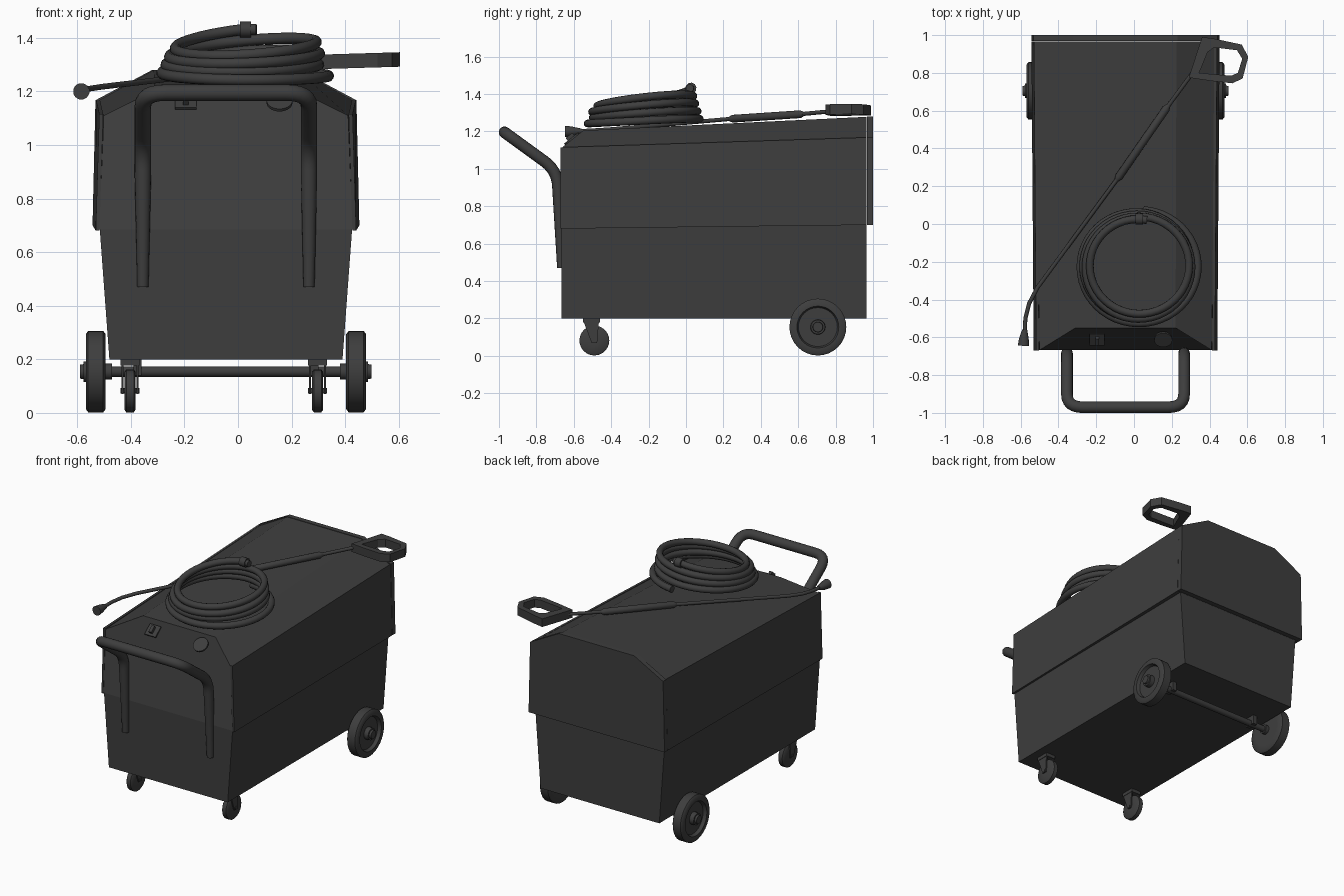
import bpy, bmesh
from math import sin, cos, pi, radians
from mathutils import Vector, Matrix

cube = bpy.data.objects.get("Cube")
if cube:
    bpy.data.objects.remove(cube, do_unlink=True)

mat = bpy.data.materials.new("charcoal grey")
mat.use_nodes = True
GREY = (0.048, 0.048, 0.048, 1)
mat.diffuse_color = GREY
mat.node_tree.nodes["Principled BSDF"].inputs["Base Color"].default_value = GREY
CX = -0.045  # centre line of the machine body


def finish(name, bm, smooth=False):
    bmesh.ops.recalc_face_normals(bm, faces=bm.faces)
    me = bpy.data.meshes.new(name)
    bm.to_mesh(me)
    bm.free()
    me.materials.append(mat)
    ob = bpy.data.objects.new(name, me)
    bpy.context.collection.objects.link(ob)
    if smooth:
        bpy.ops.object.select_all(action='DESELECT')
        ob.select_set(True)
        bpy.context.view_layer.objects.active = ob
        bpy.ops.object.shade_smooth_by_angle(angle=radians(40))
    return ob


def loft(name, sections, closed=False, smooth=False):
    """Skin equal-length loops; cap the ends unless the loft is closed."""
    bm = bmesh.new()
    loops = [[bm.verts.new(p) for p in s] for s in sections]
    n = len(loops[0])
    pairs = list(zip(loops, loops[1:] + loops[:1])) if closed else list(zip(loops, loops[1:]))
    for a, b in pairs:
        for i in range(n):
            j = (i + 1) % n
            bm.faces.new((a[i], a[j], b[j], b[i]))
    if not closed:
        bm.faces.new(loops[0])
        bm.faces.new(loops[-1])
    return finish(name, bm, smooth)


def box(name, size, loc, rot=None):
    bm = bmesh.new()
    m = Matrix.Translation(loc) @ (rot or Matrix()) @ Matrix.Diagonal((*size, 1))
    bmesh.ops.create_cube(bm, size=1, matrix=m)
    return finish(name, bm)


def lathe_x(name, profile, centre, side=1, seg=32):
    """Revolve (offset, radius) pairs about the x axis."""
    rings = [[(centre[0] + side * o, centre[1] + r * cos(2 * pi * k / seg),
               centre[2] + r * sin(2 * pi * k / seg)) for k in range(seg)] for o, r in profile]
    return loft(name, rings, smooth=True)


def tube(name, pts, r, radii=None, seg=12):
    """Round tube along a path, with an optional radius per point."""
    pts = [Vector(p) for p in pts]
    rings, side = [], None
    for i, p in enumerate(pts):
        d = (pts[min(i + 1, len(pts) - 1)] - pts[max(i - 1, 0)]).normalized()
        side = d.orthogonal() if side is None else side - d * side.dot(d)
        side.normalize()
        up = d.cross(side)
        rr = radii[i] if radii else r
        rings.append([p + rr * (side * cos(2 * pi * k / seg) + up * sin(2 * pi * k / seg))
                      for k in range(seg)])
    return loft(name, rings, smooth=True)


def rounded(pts, r, steps=6):
    """Round the inner corners of a path."""
    pts = [Vector(p) for p in pts]
    out = [pts[0]]
    for a, b, c in zip(pts, pts[1:], pts[2:]):
        p, q = b + (a - b).normalized() * r, b + (c - b).normalized() * r
        for k in range(steps + 1):
            t = k / steps
            out.append(p * (1 - t) ** 2 + b * 2 * t * (1 - t) + q * t * t)
    return out + [pts[-1]]


# Lower tub
def rect(hw, y0, y1, z):
    return [(CX - hw, y0, z), (CX + hw, y0, z), (CX + hw, y1, z), (CX - hw, y1, z)]


loft("lower_tub", [rect(0.435, -0.665, 0.965, 0.2), rect(0.472, -0.665, 0.965, 0.7)])


# Upper hood: six-sided cross-sections running front to back
def hood_section(y, bottom, shoulder, top, y_top=None):
    (wb, zb), (ws, zs), (wt, zt) = bottom, shoulder, top
    yt = y if y_top is None else y_top
    return [(CX - wb, y, zb), (CX + wb, y, zb), (CX + ws, y, zs),
            (CX + wt, yt, zt), (CX - wt, yt, zt), (CX - ws, y, zs)]


loft("upper_hood", [hood_section(-0.668, (0.473, 0.685), (0.456, 1.11), (0.265, 1.205), -0.55),
                    hood_section(0.966, (0.485, 0.7), (0.478, 1.163), (0.27, 1.278))])
loft("rear_cap", [hood_section(y, (0.498, 0.7), (0.487, 1.167), (0.275, 1.28)) for y in (0.968, 1.0)])

# Side panels, slightly proud of the hood
for s, side in ((-1, "right"), (1, "left")):
    def panel(y, z0, z1, grow):
        return [(CX + s * (0.466 + grow), y, z0), (CX + s * (0.48 + grow), y, z0),
                (CX + s * (0.467 + grow), y, z1), (CX + s * (0.452 + grow), y, z1)]
    loft(side + "_side_panel", [panel(-0.67, 0.68, 1.115, 0.006), panel(0.966, 0.7, 1.168, 0.018)])

# Push handle
hx = 0.31
path = [(CX - hx, -0.668, 0.47), (CX - hx, -0.688, 0.99), (CX - hx, -0.97, 1.195),
        (CX + hx, -0.97, 1.195), (CX + hx, -0.688, 0.99), (CX + hx, -0.668, 0.47)]
path = rounded(path, 0.085)
tube("push_handle", path, 0.031, [0.021] + [0.031] * (len(path) - 2) + [0.021], 16)

# Rear wheels and axle
tyre = [(-0.037, 0.035), (-0.037, 0.105), (-0.037, 0.14), (-0.028, 0.152), (0.028, 0.152),
        (0.037, 0.14), (0.037, 0.112), (0.015, 0.104), (0.015, 0.04), (0.045, 0.038),
        (0.045, 0.028), (0.058, 0.026), (0.058, 0.012)]
for s, side in ((-1, "right"), (1, "left")):
    centre = (CX + s * 0.486, 0.705, 0.154)
    lathe_x(side + "_rear_wheel", tyre, centre, s)
    lathe_x(side + "_axle_collar", [(-0.06, 0.03), (-0.03, 0.03)], centre, s, 20)
    box(side + "_axle_bracket", (0.03, 0.07, 0.07), (CX + s * 0.33, 0.705, 0.175))
tube("axle", [(CX - 0.48, 0.705, 0.154), (CX + 0.48, 0.705, 0.154)], 0.02)

# Front casters with forks
for s, side in ((-1, "right"), (1, "left")):
    x = CX + s * 0.35 - 0.008
    lathe_x(side + "_caster_wheel", [(-0.021, 0.02), (-0.021, 0.07), (-0.014, 0.08),
                                     (0.014, 0.08), (0.021, 0.07), (0.021, 0.02)], (x, -0.49, 0.082), 1, 24)
    for dx in (-0.028, 0.028):
        loft(side + "_caster_fork", [[(x + dx + e, y, z) for y, z in
             ((-0.55, 0.19), (-0.465, 0.19), (-0.475, 0.07), (-0.505, 0.07))] for e in (-0.004, 0.004)])
    box(side + "_caster_plate", (0.07, 0.09, 0.025), (x, -0.505, 0.19))
    lathe_x(side + "_caster_pin", [(-0.035, 0.01), (0.035, 0.01)], (x, -0.49, 0.082), 1, 12)

# Coiled hose: a loose spiral, tilting more as it rises
turns, n = 4, 48
hose = []
for k in range(turns * n + 1):
    t = k / n
    a = pi / 2 - 2 * pi * t
    r = 0.308 - 0.012 * t + 0.008 * sin(3.1 * t)
    lift = 1.247 + 0.036 * t
    hose.append((0.02 + r * cos(a) + 0.008 * cos(2 * t), -0.225 + 0.97 * r * sin(a),
                 lift + (0.02 + 0.005 * t) * sin(a) + 0.006 * t * cos(a)))
hose[0] = (0.05, hose[0][1], hose[0][2])
tube("coiled_hose", hose, 0.021, seg=10)
e = Vector(hose[-1])
tube("hose_coupling", [e + Vector((-0.012, 0, 0)), e + Vector((0.03, 0, 0))], 0.03, seg=10)
tube("hose_tip", [e, e + Vector((0.05, -0.005, 0))], 0.021, seg=10)

# Spray lance with a bent tip, a nozzle and a grip sleeve
bend = [(-0.58, -0.60, 1.2), (-0.575, -0.50, 1.205), (-0.555, -0.42, 1.21), (-0.51, -0.335, 1.217),
        (-0.08, 0.25, 1.268), (0.17, 0.61, 1.292), (0.31, 0.80, 1.31)]
tube("lance_pipe", bend, 0.011, seg=10)
tube("lance_nozzle", [(-0.585, -0.645, 1.2), (-0.583, -0.61, 1.2), (-0.58, -0.575, 1.201),
                      (-0.578, -0.56, 1.202)], 0, [0.031, 0.027, 0.018, 0.014])
sleeve = [Vector(bend[4]).lerp(Vector(bend[5]), t) for t in (-0.05, 0, 1, 1.05)]
tube("lance_sleeve", sleeve, 0, [0.012, 0.021, 0.021, 0.012])

# Trigger handle: a flat loop
outer = [(0.29, 0.775), (0.36, 0.99), (0.43, 0.98), (0.57, 0.95),
         (0.605, 0.885), (0.575, 0.77), (0.52, 0.745), (0.41, 0.757)]
inner = [(0.345, 0.8), (0.39, 0.91), (0.425, 0.935), (0.545, 0.92),
         (0.573, 0.875), (0.55, 0.8), (0.515, 0.785), (0.42, 0.793)]


def level(loop, z):
    return [(x, y, z + 0.03 * (x - 0.3)) for x, y in loop]


loft("trigger_handle", [level(outer, 1.283), level(outer, 1.337),
                        level(inner, 1.337), level(inner, 1.283)], closed=True)

# Controls on the sloping front edge
tilt = Matrix.Rotation(math_tilt := radians(38.8), 4, 'X')
normal = Vector((0, -sin(math_tilt), cos(math_tilt)))
base = Vector((0, -0.609, 1.1575))
box("switch_plate", (0.08, 0.075, 0.009), base + Vector((-0.195, 0, 0)) + normal * 0.003, tilt)
box("switch_lever", (0.02, 0.045, 0.03), base + Vector((-0.195, 0, 0)) + normal * 0.012, tilt)
bm = bmesh.new()
bmesh.ops.create_cone(bm, cap_ends=True, segments=28, radius1=0.048, radius2=0.048, depth=0.012,
                      matrix=Matrix.Translation(base + Vector((0.155, 0, 0)) + normal * 0.003) @ tilt)
finish("round_dial", bm, True)
